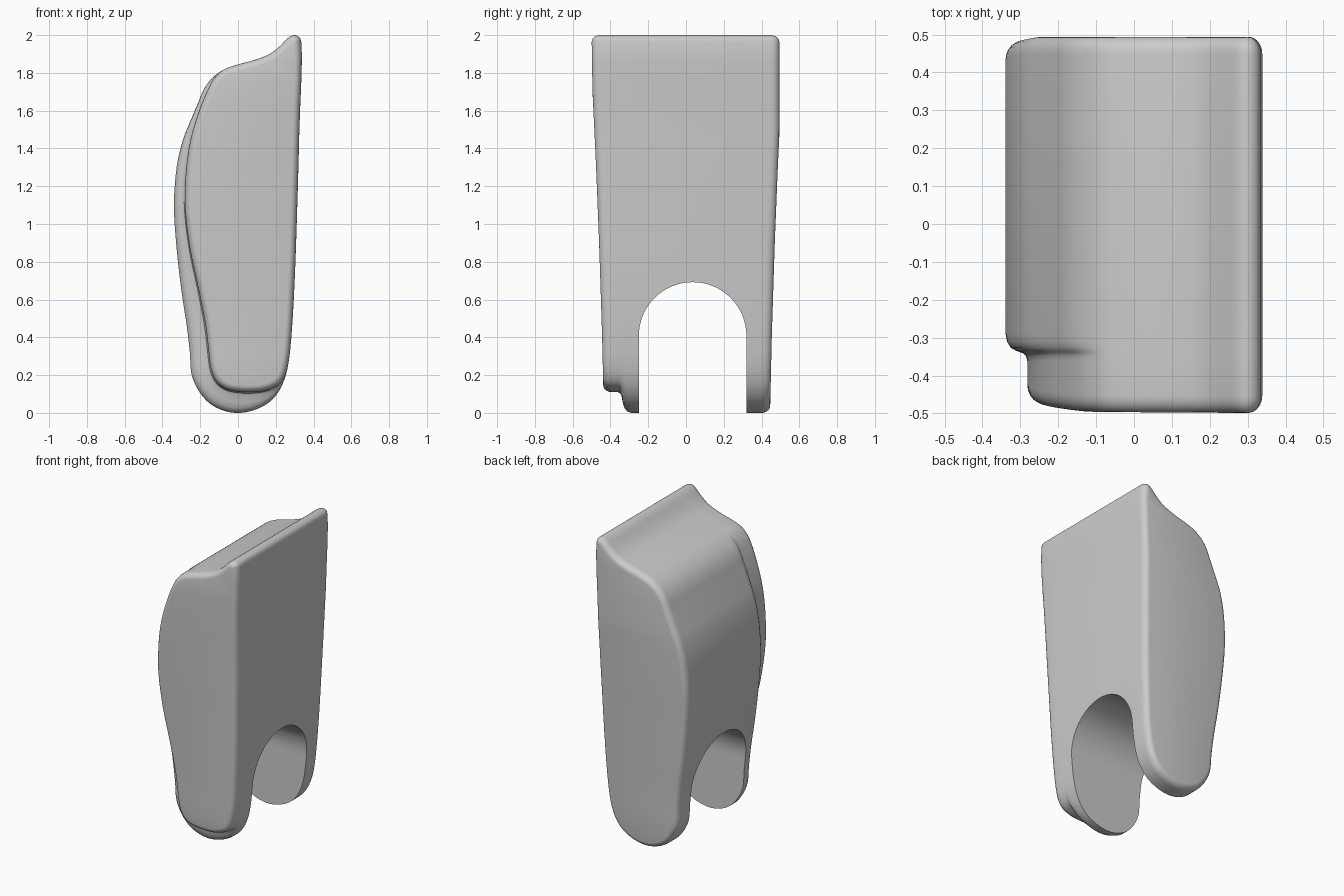
import bpy, bmesh, math
from mathutils import Vector

if "Cube" in bpy.data.objects:
    bpy.data.objects.remove(bpy.data.objects["Cube"])

# Side outline (x, z), counter-clockwise from the bottom
OUTER = [(0.01, 0), (0.10, 0.02), (0.17, 0.06), (0.22, 0.12), (0.25, 0.19),
         (0.268, 0.27), (0.284, 0.42), (0.30, 0.7), (0.314, 1.1), (0.325, 1.5),
         (0.335, 1.962), (0.324, 1.989), (0.297, 2.0), (0.27, 1.989),
         (0.22, 1.94), (0.17, 1.902), (0.08, 1.866), (0, 1.845), (-0.08, 1.815),
         (-0.14, 1.77), (-0.18, 1.715), (-0.21, 1.645), (-0.25, 1.55),
         (-0.29, 1.45), (-0.32, 1.33), (-0.335, 1.2), (-0.339, 1.08),
         (-0.325, 0.87), (-0.30, 0.65), (-0.27, 0.45), (-0.255, 0.32),
         (-0.245, 0.2), (-0.21, 0.12), (-0.15, 0.05), (-0.07, 0.01)]
# Raised front panel: the same outline, pulled in along the left and bottom
PANEL = {0: (0.07, 0.11), 1: (0.13, 0.115), 2: (0.18, 0.13), 3: (0.222, 0.155), 4: (0.25, 0.20),
         19: (-0.13, 1.765), 20: (-0.16, 1.71), 21: (-0.19, 1.64),
         22: (-0.222, 1.55), 23: (-0.25, 1.45), 24: (-0.27, 1.33), 25: (-0.28, 1.2),
         26: (-0.28, 1.08), 27: (-0.255, 0.87), 28: (-0.208, 0.65), 29: (-0.17, 0.45),
         30: (-0.155, 0.32), 31: (-0.14, 0.22), 32: (-0.11, 0.16),
         33: (-0.06, 0.125), 34: (0.005, 0.112)}


def smooth_loop(pts, steps=4):
    """Closed centripetal-style spline through the points."""
    out, n = [], len(pts)
    for i in range(n):
        a, b, c, d = (Vector(pts[(i + k) % n]) for k in (-1, 0, 1, 2))
        la, lb, lc = ((b - a).length ** 0.5, (c - b).length ** 0.5, (d - c).length ** 0.5)
        m1 = (c - b) + lb * ((b - a) / la - (c - a) / (la + lb))
        m2 = (c - b) + lb * ((d - c) / lc - (d - b) / (lb + lc))
        for s in range(steps):
            t = s / steps
            out.append((2*t**3 - 3*t**2 + 1) * b + (t**3 - 2*t**2 + t) * m1
                       + (3*t**2 - 2*t**3) * c + (t**3 - t**2) * m2)
    return out


def inset(loop, d):
    """Move each point inwards along its normal."""
    n = len(loop)
    res = []
    for i, p in enumerate(loop):
        t = (loop[(i + 1) % n] - loop[i - 1]).normalized()
        res.append(p + d * Vector((-t.y, t.x)))
    return res


outer = smooth_loop(OUTER)
panel = smooth_loop([PANEL.get(i, p) for i, p in enumerate(OUTER)])

# Rings from back to front: rounded back rim, step down to panel, rounded front rim
R, DEPTH = 0.036, 0.045
angles = [math.radians(a) for a in (0, 18, 36, 54, 72, 90)]
rings = [(0.5 - DEPTH * (1 - math.cos(a)), inset(outer, R * (1 - math.sin(a)))) for a in angles]
for y, f in ((-0.29, 0), (-0.312, 0.08), (-0.327, 0.25), (-0.335, 0.5),
             (-0.341, 0.8), (-0.348, 0.94), (-0.362, 1)):
    rings.append((y, [p.lerp(q, f) for p, q in zip(outer, panel)]))
rings += [(-0.5 + DEPTH * (1 - math.cos(a)), inset(panel, R * (1 - math.sin(a))))
          for a in reversed(angles)]

bm = bmesh.new()
verts = [[bm.verts.new((p.x, y, p.y)) for p in loop] for y, loop in rings]
n = len(outer)
for r0, r1 in zip(verts, verts[1:]):
    for i in range(n):
        j = (i + 1) % n
        bm.faces.new((r0[i], r0[j], r1[j], r1[i]))
bm.faces.new(verts[0])
bm.faces.new(verts[-1])
bmesh.ops.recalc_face_normals(bm, faces=bm.faces)

# Cut into height bands so that the sides can follow the taper
for k in range(1, 18):
    bmesh.ops.bisect_plane(bm, geom=bm.verts[:] + bm.edges[:] + bm.faces[:],
                           plane_co=(0, 0, 0.1 + k * 0.1037), plane_no=(0, 0, 1))

TAPER = [(0, 0.065), (0.4, 0.056), (0.9, 0.04), (1.3, 0.024), (1.7, 0.005), (2.01, 0)]


def taper(z):
    for (z0, a), (z1, b) in zip(TAPER, TAPER[1:]):
        if z <= z1:
            return a + (b - a) * (z - z0) / (z1 - z0)
    return 0


# Sides narrow towards the bottom
for v in bm.verts:
    s, f = taper(v.co.z), min(1, max(0, (abs(v.co.y) - 0.365) / 0.09))
    if v.co.y > 0:
        v.co.y -= f * max(0.006, s - 0.01)
    else:
        v.co.y += f * s

mesh = bpy.data.meshes.new("holder_body")
bm.to_mesh(mesh)
bm.free()
body = bpy.data.objects.new("holder_body", mesh)
bpy.context.collection.objects.link(body)

# Arched slot through the lower end
arch = [(0.035 + 0.285 * math.cos(math.pi * k / 32), 0.407 + 0.285 * math.sin(math.pi * k / 32))
        for k in range(33)] + [(-0.25, -0.2), (0.32, -0.2)]
bm = bmesh.new()
face = bm.faces.new([bm.verts.new((-0.6, y, z)) for y, z in arch])
ext = bmesh.ops.extrude_face_region(bm, geom=[face])
bmesh.ops.translate(bm, vec=(1.2, 0, 0),
                    verts=[g for g in ext["geom"] if isinstance(g, bmesh.types.BMVert)])
bmesh.ops.recalc_face_normals(bm, faces=bm.faces)
cut_mesh = bpy.data.meshes.new("slot_cutter")
bm.to_mesh(cut_mesh)
bm.free()
cutter = bpy.data.objects.new("slot_cutter", cut_mesh)
bpy.context.collection.objects.link(cutter)
cutter.hide_render = True

mod = body.modifiers.new("slot", "BOOLEAN")
mod.operation, mod.solver, mod.object = "DIFFERENCE", "EXACT", cutter
bpy.context.view_layer.objects.active = body
body.select_set(True)
cutter.select_set(False)
bpy.ops.object.modifier_apply(modifier="slot")
bpy.data.objects.remove(cutter)
bpy.ops.object.shade_smooth_by_angle(angle=math.radians(35))

# Plain grey plastic
grey = bpy.data.materials.new("grey_plastic")
grey.diffuse_color = (0.6, 0.6, 0.6, 1)
grey.use_nodes = True
grey.node_tree.nodes["Principled BSDF"].inputs["Base Color"].default_value = grey.diffuse_color
body.data.materials.clear()
body.data.materials.append(grey)
